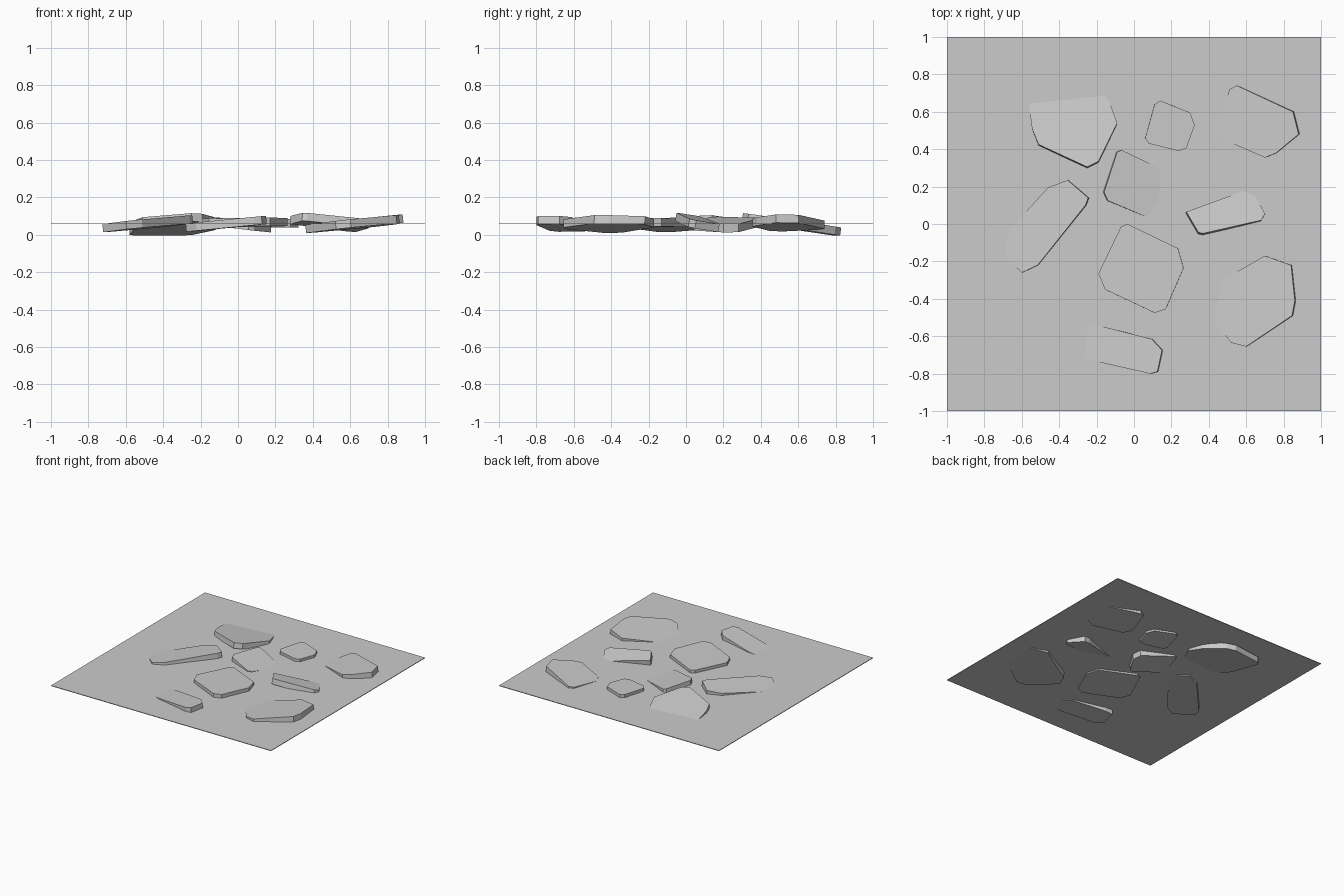
import bpy, bmesh
from mathutils import Vector

GROUND = 0.06
THICK = 0.044


def mesh_object(name, bm):
    bmesh.ops.recalc_face_normals(bm, faces=bm.faces)
    me = bpy.data.meshes.new(name)
    bm.to_mesh(me)
    bm.free()
    ob = bpy.data.objects.new(name, me)
    bpy.context.collection.objects.link(ob)
    return ob


def stone(name, anchor, slope, outline):
    """Tilted slab: top passes through anchor (x, y, z) with slope (dz/dx, dz/dy)."""
    ax, ay, az = anchor
    sx, sy = slope
    normal = Vector((-sx, -sy, 1)).normalized()
    bm = bmesh.new()
    top = [bm.verts.new((x, y, az + sx * (x - ax) + sy * (y - ay))) for x, y in outline]
    face = bm.faces.new(top)
    if face.normal.z < 0:
        face.normal_flip()
    ret = bmesh.ops.extrude_face_region(bm, geom=[face], use_keep_orig=True)
    low = [v for v in ret["geom"] if isinstance(v, bmesh.types.BMVert)]
    bmesh.ops.translate(bm, verts=low, vec=-normal * THICK)
    return mesh_object(name, bm)


# Thin square of ground
bm = bmesh.new()
bmesh.ops.create_cube(bm, size=1)
bmesh.ops.scale(bm, vec=(2, 2, 0.005), verts=bm.verts)
bmesh.ops.translate(bm, vec=(0, 0, GROUND - 0.001), verts=bm.verts)
mesh_object("ground", bm)

# Back row of paving stones
stone("stone_back_left", (-0.22, 0.31, 0.115), (0.015, -0.145),
      [(-0.25, 0.305), (-0.51, 0.425), (-0.545, 0.51), (-0.58, 0.77), (-0.55, 0.80),
       (-0.31, 0.83), (-0.24, 0.80), (-0.13, 0.65), (-0.09, 0.54), (-0.19, 0.335)])
stone("stone_back_middle", (0.19, 0.52, 0.085), (-0.01, 0.01),
      [(0.14, 0.66), (0.11, 0.64), (0.06, 0.46), (0.08, 0.43),
       (0.24, 0.39), (0.28, 0.405), (0.325, 0.53), (0.30, 0.595)])
stone("stone_back_right", (0.87, 0.54, 0.108), (0.11, 0.015),
      [(0.55, 0.74), (0.51, 0.72), (0.45, 0.52), (0.48, 0.45),
       (0.70, 0.355), (0.76, 0.38), (0.88, 0.48), (0.85, 0.60)])

# Middle stones
stone("stone_left", (-0.71, -0.10, 0.058), (0.11, -0.02),
      [(-0.355, 0.235), (-0.46, 0.195), (-0.71, -0.08), (-0.725, -0.14),
       (-0.60, -0.26), (-0.515, -0.22), (-0.26, 0.10), (-0.245, 0.14)])
stone("stone_centre_back", (0.14, 0.20, 0.061), (-0.12, 0.01),
      [(-0.065, 0.395), (-0.09, 0.385), (-0.16, 0.17), (-0.14, 0.125),
       (0.06, 0.04), (0.09, 0.055), (0.18, 0.20), (0.175, 0.28)])
stone("stone_centre", (0.04, -0.24, 0.088), (0.01, -0.01),
      [(-0.035, 0.0), (-0.07, -0.015), (-0.19, -0.265), (-0.155, -0.35),
       (0.11, -0.475), (0.17, -0.455), (0.265, -0.235), (0.235, -0.13)])
stone("stone_right", (0.35, -0.05, 0.118), (-0.06, -0.19),
      [(0.28, 0.065), (0.345, -0.045), (0.37, -0.05), (0.68, 0.02),
       (0.70, 0.055), (0.63, 0.18), (0.58, 0.175)])

# Front stones
stone("stone_front_right", (0.86, -0.42, 0.105), (0.105, -0.02),
      [(0.70, -0.17), (0.40, -0.34), (0.36, -0.43), (0.52, -0.635),
       (0.60, -0.655), (0.845, -0.49), (0.86, -0.41), (0.84, -0.22)])
stone("stone_front", (0.14, -0.72, 0.10), (0.095, -0.01),
      [(-0.18, -0.545), (-0.245, -0.54), (-0.28, -0.68), (-0.225, -0.73),
       (0.085, -0.80), (0.125, -0.79), (0.15, -0.675), (0.095, -0.615)])
